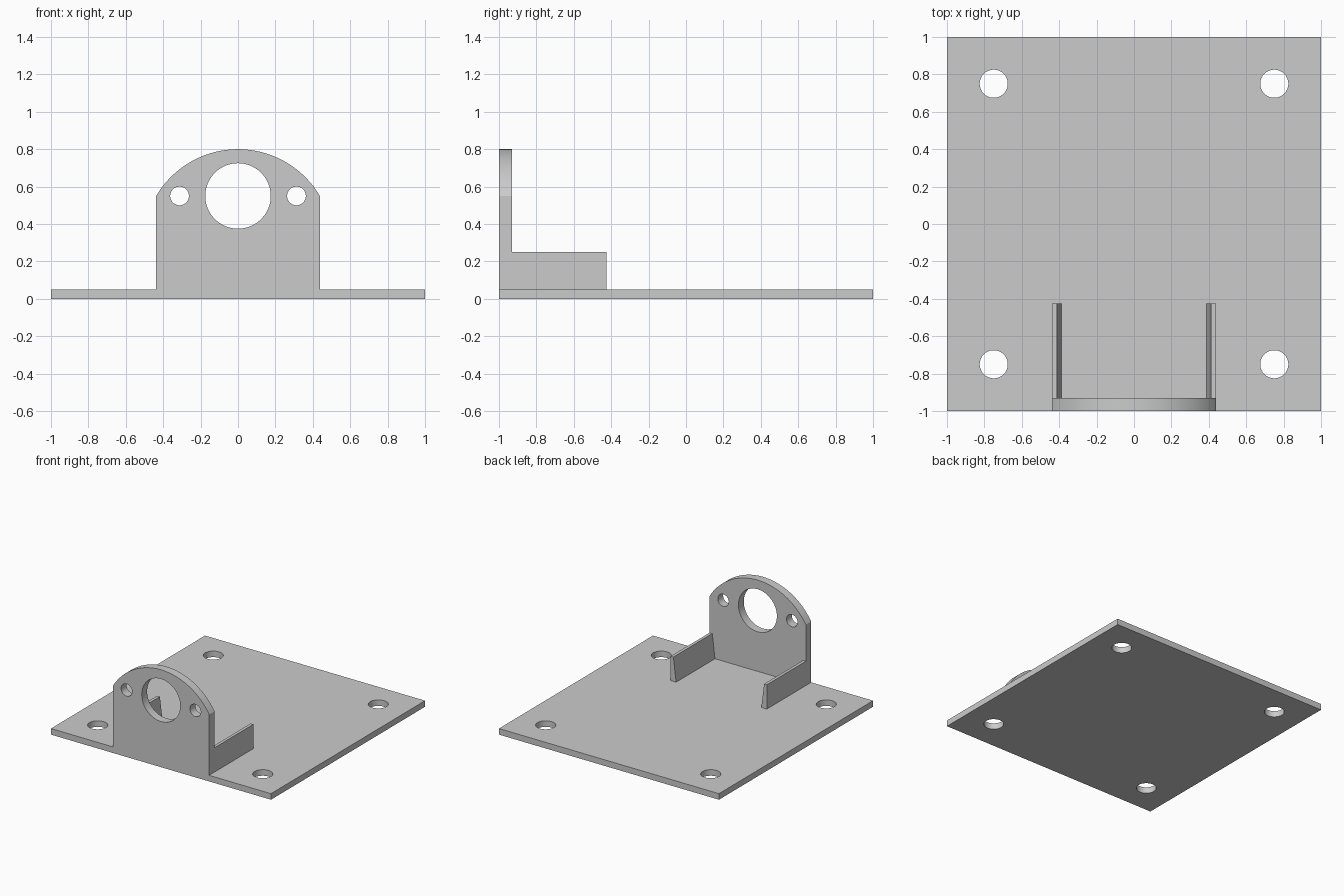
import bpy, bmesh
from math import radians, sin, cos, pi, asin, hypot

cube = bpy.data.objects.get("Cube")
if cube:
    bpy.data.objects.remove(cube, do_unlink=True)

# Single grey material
GREY = (0.6, 0.6, 0.6, 1.0)
grey = bpy.data.materials.new("plain grey")
grey.use_nodes = True
grey.diffuse_color = GREY
grey.node_tree.nodes["Principled BSDF"].inputs["Base Color"].default_value = GREY


def arc(cx, cy, r, start, end, steps):
    return [(cx + r * cos(start + (end - start) * i / steps),
             cy + r * sin(start + (end - start) * i / steps)) for i in range(steps + 1)]


def circle(cx, cy, r, steps=64):
    return arc(cx, cy, r, 0, 2 * pi, steps)[:-1]


def extruded(name, loops, depth, location, upright=False):
    """Extrude an outline (first loop) with holes (other loops) into a solid mesh."""
    curve = bpy.data.curves.new(name, "CURVE")
    curve.dimensions = "2D"
    curve.fill_mode = "BOTH"
    curve.extrude = depth / 2
    for loop in loops:
        spline = curve.splines.new("POLY")
        spline.points.add(len(loop) - 1)
        for point, (x, y) in zip(spline.points, loop):
            point.co = (x, y, 0, 1)
        spline.use_cyclic_u = True
    temp = bpy.data.objects.new(name + " outline", curve)
    bpy.context.collection.objects.link(temp)
    graph = bpy.context.evaluated_depsgraph_get()
    mesh = bpy.data.meshes.new_from_object(temp.evaluated_get(graph))
    bpy.data.objects.remove(temp, do_unlink=True)
    bpy.data.curves.remove(curve)

    # Weld the caps to the sides
    bm = bmesh.new()
    bm.from_mesh(mesh)
    bmesh.ops.remove_doubles(bm, verts=bm.verts, dist=1e-5)
    bmesh.ops.recalc_face_normals(bm, faces=bm.faces)
    bm.to_mesh(mesh)
    bm.free()

    mesh.name = name
    mesh.materials.clear()
    mesh.materials.append(grey)
    obj = bpy.data.objects.new(name, mesh)
    bpy.context.collection.objects.link(obj)
    obj.location = location
    if upright:
        obj.rotation_euler.x = radians(90)
    bpy.ops.object.select_all(action="DESELECT")
    obj.select_set(True)
    bpy.context.view_layer.objects.active = obj
    bpy.ops.object.shade_smooth_by_angle(angle=radians(30))
    return obj


# Base plate with four corner mounting holes
BASE = 0.05
outline = [(-1, -1), (1, -1), (1, 1), (-1, 1)]
corner_holes = [circle(0.75 * sx, 0.75 * sy, 0.075) for sx in (-1, 1) for sy in (-1, 1)]
extruded("base_plate", [outline] + corner_holes, BASE, (0, 0, BASE / 2))

# Upright bracket with an arched top, a large bore and two screw holes
HALF, SHOULDER, TOP, THICK = 0.4375, 0.55, 0.8, 0.07
rise = TOP - SHOULDER
radius = (HALF ** 2 + rise ** 2) / (2 * rise)
spread = asin(HALF / radius)
arch = arc(0, TOP - radius, radius, pi / 2 - spread, pi / 2 + spread, 48)
outline = [(-HALF, BASE), (HALF, BASE)] + arch
holes = [circle(0, SHOULDER, 0.175, 96)]
holes += [circle(side * 0.3125, SHOULDER, 0.05) for side in (-1, 1)]
extruded("upright_bracket", [outline] + holes, THICK, (0, -1 + THICK / 2, 0), upright=True)

# Low side walls behind the bracket, tapered on their inner faces
LENGTH = 0.505
for name, side in (("left_wall", 1), ("right_wall", -1)):
    profile = [(side * x, z) for x, z in
               ((HALF, BASE), (HALF, 0.25), (HALF - 0.025, 0.25), (HALF - 0.05, BASE))]
    extruded(name, [profile], LENGTH, (0, -1 + THICK + LENGTH / 2, 0), upright=True)
